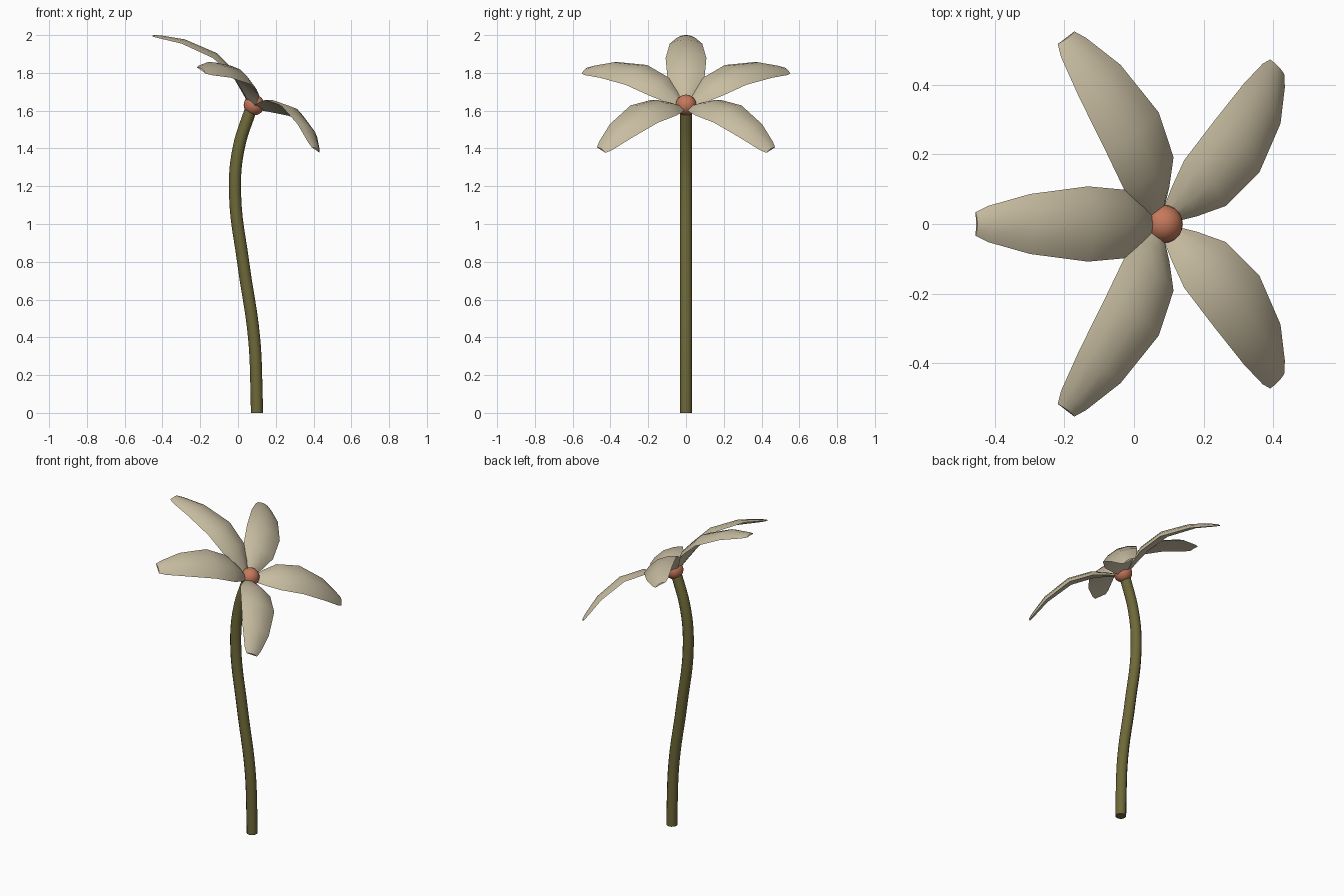
import bpy, bmesh, math
from mathutils import Vector

if "Cube" in bpy.data.objects:
    bpy.data.objects.remove(bpy.data.objects["Cube"])


def material(name, rgb):
    m = bpy.data.materials.new(name)
    m.diffuse_color = (*rgb, 1)
    m.use_nodes = True
    m.node_tree.nodes["Principled BSDF"].inputs["Base Color"].default_value = m.diffuse_color
    return m


CREAM = material("cream_petal", (0.58, 0.51, 0.36))
CORAL = material("coral_centre", (0.56, 0.19, 0.105))
OLIVE = material("olive_stem", (0.155, 0.14, 0.04))

# Flower head frame: tilted towards +x
TILT = math.radians(34.8)
CENTRE = Vector((0.085, 0, 1.63))
U = Vector((-math.cos(TILT), 0, math.sin(TILT)))
V = Vector((0, 1, 0))
N = Vector((math.sin(TILT), 0, math.cos(TILT)))


def finish(obj, mat):
    obj.data.materials.append(mat)
    bpy.ops.object.select_all(action='DESELECT')
    obj.select_set(True)
    bpy.context.view_layer.objects.active = obj
    bpy.ops.object.shade_smooth_by_angle(angle=math.radians(40))


# Stem: swept round tube along a gentle S curve
curve = bpy.data.curves.new("stem", 'CURVE')
curve.dimensions = '3D'
curve.bevel_depth = 0.032
curve.bevel_resolution = 4
curve.use_fill_caps = True
curve.resolution_u = 6
path = [(0.100, 0), (0.098, 0.12), (0.085, 0.40), (0.030, 0.78),
        (-0.016, 1.17), (0.003, 1.40), (0.072, 1.62)]
spline = curve.splines.new('BEZIER')
spline.bezier_points.add(len(path) - 1)
for p, (x, z) in zip(spline.bezier_points, path):
    p.co = (x, 0, z)
    p.handle_left_type = p.handle_right_type = 'AUTO'
stem = bpy.data.objects.new("stem", curve)
bpy.context.collection.objects.link(stem)
bpy.context.view_layer.objects.active = stem
stem.select_set(True)
bpy.ops.object.convert(target='MESH')
finish(bpy.context.object, OLIVE)

# Flower centre
bpy.ops.mesh.primitive_uv_sphere_add(segments=20, ring_count=12, radius=0.055,
                                     location=CENTRE)
bpy.context.object.name = "flower_centre"
finish(bpy.context.object, CORAL)

# Petal stations: distance out, rise of the rim, half width, crown height
STATIONS = [(0.02, -0.012, 0.018, 0.010), (0.09, 0.022, 0.060, 0.024),
            (0.17, 0.056, 0.098, 0.032), (0.32, 0.080, 0.108, 0.033),
            (0.50, 0.048, 0.086, 0.028), (0.615, 0.003, 0.052, 0.018),
            (0.65, -0.010, 0.034, 0.010)]
ACROSS = (-1, -0.6, 0, 0.6, 1)


def petal(name, degrees, scale):
    a = math.radians(degrees)
    out = U * math.cos(a) + V * math.sin(a)
    side = N.cross(out)
    bm = bmesh.new()
    rings = []
    for r, h, w, crown in STATIONS:
        def point(t, c):
            return bm.verts.new(CENTRE + out * r * scale + side * w * t
                                + N * (h + c * (1 - t * t)))
        ring = [point(t, crown) for t in ACROSS]
        ring += [point(t, crown * 0.1) for t in reversed(ACROSS[1:-1])]
        rings.append(ring)
    k = len(rings[0])
    for a0, b0 in zip(rings, rings[1:]):
        for i in range(k):
            j = (i + 1) % k
            bm.faces.new((a0[i], a0[j], b0[j], b0[i]))
    bm.faces.new(rings[0])
    bm.faces.new(rings[-1])
    bmesh.ops.recalc_face_normals(bm, faces=bm.faces)
    me = bpy.data.meshes.new(name)
    bm.to_mesh(me)
    bm.free()
    obj = bpy.data.objects.new(name, me)
    bpy.context.collection.objects.link(obj)
    finish(obj, CREAM)


# One upper petal and two mirrored pairs
petal("petal_top", 0, 1.0)
for label, s in (("left", 1), ("right", -1)):
    petal("petal_upper_" + label, 58 * s, 0.97)
    petal("petal_lower_" + label, 132 * s, 0.93)
